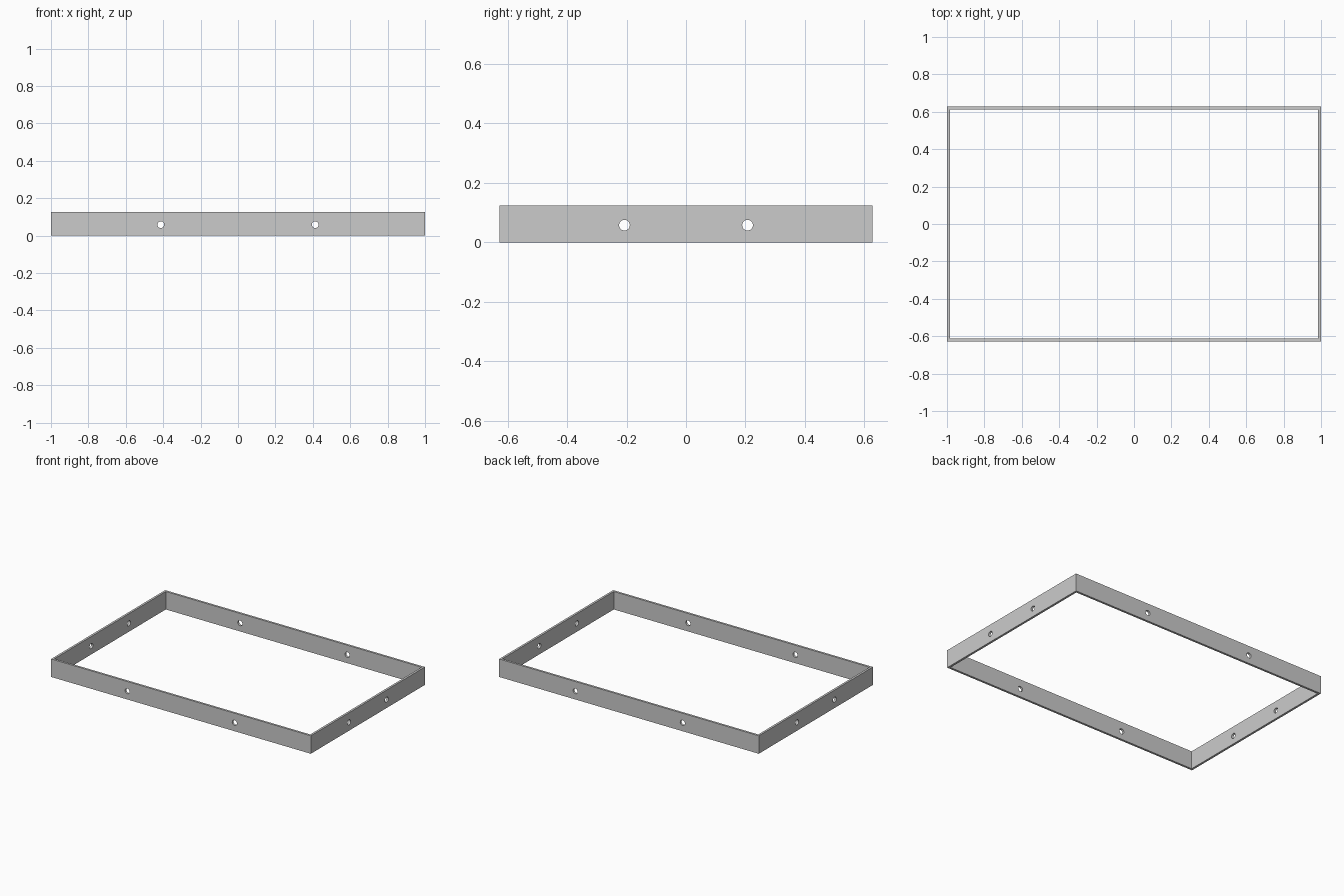
import bpy
import math

if "Cube" in bpy.data.objects:
    bpy.data.objects.remove(bpy.data.objects["Cube"], do_unlink=True)

LENGTH, WIDTH, HEIGHT = 2.0, 1.255, 0.125
WALL = 0.015
HOLE_Z, HOLE_RADIUS = 0.058, 0.018

grey = bpy.data.materials.new("plain_grey")
grey.use_nodes = True
colour = (0.6, 0.6, 0.6, 1)
grey.diffuse_color = colour
grey.node_tree.nodes["Principled BSDF"].inputs["Base Color"].default_value = colour


def box(name, size, z):
    bpy.ops.mesh.primitive_cube_add(size=1, location=(0, 0, z))
    obj = bpy.context.object
    obj.name = name
    obj.scale = size
    bpy.ops.object.transform_apply(location=True, rotation=False, scale=True)
    obj.data.materials.append(grey)
    return obj


def drill(name, location, rotation, depth):
    bpy.ops.mesh.primitive_cylinder_add(vertices=32, radius=HOLE_RADIUS, depth=depth,
                                        location=location, rotation=rotation)
    obj = bpy.context.object
    obj.name = name
    obj.data.materials.append(grey)
    return obj


def cut(target, cutter):
    cutter.hide_render = True
    mod = target.modifiers.new("cut", 'BOOLEAN')
    mod.operation = 'DIFFERENCE'
    mod.solver = 'EXACT'
    mod.object = cutter
    bpy.context.view_layer.objects.active = target
    bpy.ops.object.modifier_apply(modifier=mod.name)
    bpy.data.objects.remove(cutter, do_unlink=True)


# Open rectangular frame
frame = box("frame", (LENGTH, WIDTH, HEIGHT), HEIGHT / 2)
cut(frame, box("opening_cutter", (LENGTH - 2 * WALL, WIDTH - 2 * WALL, HEIGHT * 2), HEIGHT / 2))

# Paired screw holes, each drilled through both opposite walls
for side in (-1, 1):
    cut(frame, drill("long_wall_hole_cutter", (side * 0.413, 0, HOLE_Z),
                     (math.pi / 2, 0, 0), WIDTH + 0.2))
    cut(frame, drill("short_wall_hole_cutter", (0, side * 0.207, HOLE_Z),
                     (0, math.pi / 2, 0), LENGTH + 0.2))

# Smooth hole walls with crisp edges
bpy.ops.object.select_all(action='DESELECT')
frame.select_set(True)
bpy.context.view_layer.objects.active = frame
bpy.ops.object.shade_smooth_by_angle(angle=math.radians(30))
